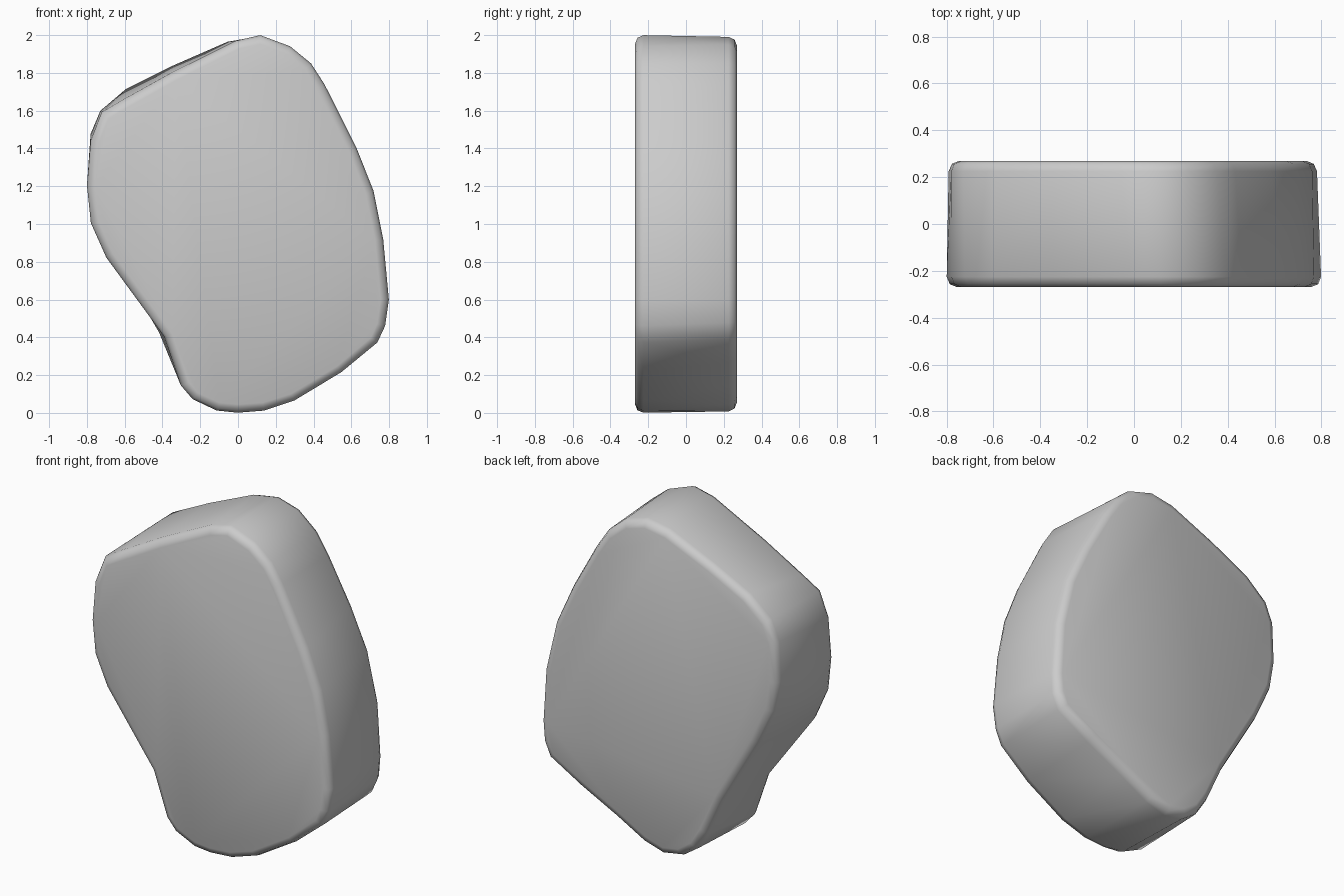
import bpy, bmesh

if "Cube" in bpy.data.objects:
    bpy.data.objects.remove(bpy.data.objects["Cube"])

# Slab outlines in x, z: front rim, and matching back rim (slightly different shape)
front = [(0, 0), (.14, .01), (.3, .06), (.55, .21), (.74, .37), (.78, .46), (.80, .60),
         (.77, .92), (.72, 1.17), (.63, 1.40), (.46, 1.74), (.39, 1.85), (.28, 1.94),
         (.12, 2.0), (-.01, 1.97), (-.35, 1.80), (-.60, 1.66), (-.72, 1.59), (-.78, 1.44),
         (-.80, 1.20), (-.78, 1.0), (-.70, .82), (-.39, .40), (-.30, .14), (-.24, .07), (-.11, .01)]
back = [(-.03, .01), (.10, .05), (.28, .15), (.52, .27), (.73, .39), (.77, .48), (.78, .60),
        (.76, .92), (.69, 1.22), (.58, 1.46), (.43, 1.73), (.35, 1.85), (.23, 1.95),
        (.09, 1.99), (-.06, 1.965), (-.35, 1.84), (-.59, 1.72), (-.73, 1.60), (-.78, 1.48),
        (-.79, 1.24), (-.76, 1.06), (-.66, .84), (-.42, .43), (-.32, .21), (-.25, .10), (-.15, .03)]
HALF = .27

# Stone body: two caps joined by a ring of side faces
bm = bmesh.new()
rim_f = [bm.verts.new((x, -HALF, z)) for x, z in front]
rim_b = [bm.verts.new((x, HALF, z)) for x, z in back]
bm.faces.new(rim_f)
bm.faces.new(rim_b[::-1])
n = len(front)
for i in range(n):
    j = (i + 1) % n
    bm.faces.new((rim_f[j], rim_f[i], rim_b[i], rim_b[j]))
bmesh.ops.recalc_face_normals(bm, faces=bm.faces)

# Rounded rims
rims = [e for e in bm.edges if abs(e.verts[0].co.y - e.verts[1].co.y) < .001]
bmesh.ops.bevel(bm, geom=rims, offset=.045, offset_type='OFFSET', segments=2,
                profile=.5, affect='EDGES', clamp_overlap=True)
for f in bm.faces:
    f.smooth = True

mesh = bpy.data.meshes.new("stone_slab")
bm.to_mesh(mesh)
bm.free()
slab = bpy.data.objects.new("stone_slab", mesh)
bpy.context.collection.objects.link(slab)
